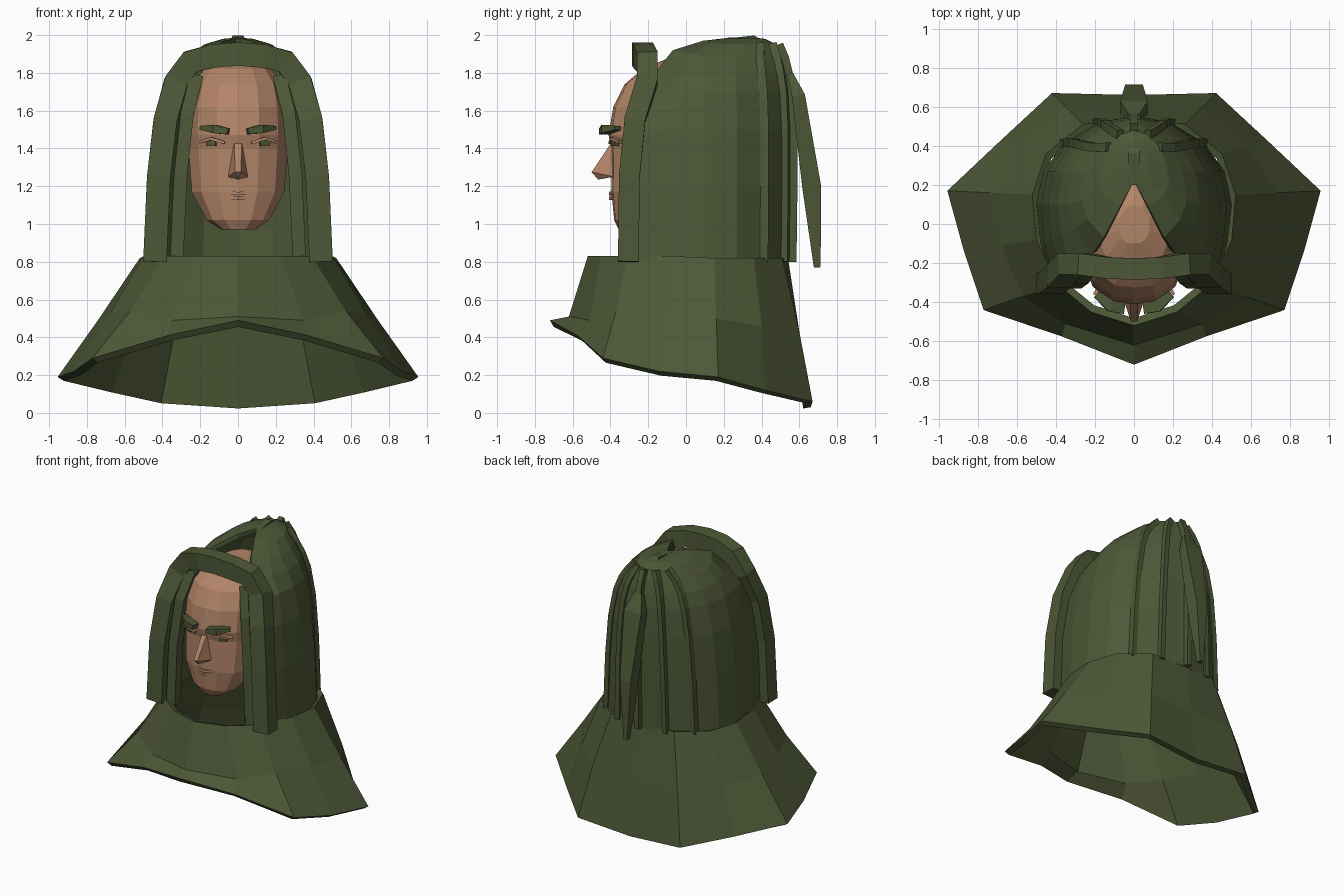
import bpy, bmesh, math
from mathutils import Vector

if "Cube" in bpy.data.objects:
    bpy.data.objects.remove(bpy.data.objects["Cube"])


def material(name, rgb):
    m = bpy.data.materials.new(name)
    m.diffuse_color = (*rgb, 1)
    m.use_nodes = True
    m.node_tree.nodes["Principled BSDF"].inputs["Base Color"].default_value = m.diffuse_color
    return m


GREEN = material("olive_cloth", (0.074, 0.096, 0.037))
SKIN = material("skin", (0.45, 0.235, 0.138))


def finish(name, bm, mat, thick=0):
    """Clean up, orient outward and link; thick adds an inner shell."""
    bmesh.ops.remove_doubles(bm, verts=bm.verts, dist=0.0005)
    bmesh.ops.recalc_face_normals(bm, faces=bm.faces)
    if thick:
        bm.normal_update()
        axis = Vector((0, 0.1, 0.9))
        if sum(f.normal.dot(f.calc_center_median() - axis) * f.calc_area() for f in bm.faces) < 0:
            bmesh.ops.reverse_faces(bm, faces=bm.faces)
    me = bpy.data.meshes.new(name)
    bm.to_mesh(me)
    bm.free()
    me.materials.append(mat)
    ob = bpy.data.objects.new(name, me)
    bpy.context.collection.objects.link(ob)
    if thick:
        mod = ob.modifiers.new("thickness", 'SOLIDIFY')
        mod.thickness = thick
        mod.offset = -1
    return ob


def loft(name, rings, mat, closed=True, cap_start=False, cap_end=False, thick=0):
    """Skin a list of equal-length point rings."""
    bm = bmesh.new()
    vs = [[bm.verts.new(p) for p in r] for r in rings]
    n = len(rings[0])
    for a, b in zip(vs, vs[1:]):
        for i in range(n if closed else n - 1):
            j = (i + 1) % n
            bm.faces.new((a[i], a[j], b[j], b[i]))
    if cap_start:
        bm.faces.new(vs[0])
    if cap_end:
        bm.faces.new(vs[-1])
    return finish(name, bm, mat, thick)


def sweep(name, path, sizes, mat, side=(0, 1, 0)):
    """Rectangular bar along a path; sizes = half extents along side and across it."""
    pts = [Vector(p) for p in path]
    rings = []
    for i, p in enumerate(pts):
        t = (pts[min(i + 1, len(pts) - 1)] - pts[max(i - 1, 0)]).normalized()
        s = Vector(side)
        s = (s - t * s.dot(t)).normalized()
        c = t.cross(s)
        a, b = sizes[i] if isinstance(sizes, list) else sizes
        rings.append([p + s * a + c * b, p - s * a + c * b, p - s * a - c * b, p + s * a - c * b])
    return loft(name, rings, mat, cap_start=True, cap_end=True)


def flip(p, s):
    return (p[0] * s, p[1], p[2])


def full_ring(half):
    """Half ring from front centre to back centre -> closed ring."""
    return half + [flip(p, -1) for p in half[-2:0:-1]]


# Cape: collar, mid fold and flared hem
collar = [(0, -.52, .83), (.22, -.45, .83), (.39, -.31, .83), (.5, -.08, .83),
          (.52, .15, .82), (.45, .36, .82), (.26, .51, .82), (0, .54, .82)]
fold = [(0, -.62, .51), (.35, -.51, .49), (.57, -.37, .54), (.68, -.11, .52),
        (.735, .16, .5), (.58, .4, .46), (.35, .6, .43), (0, .6, .43)]
hem = [(0, -.72, .49), (.37, -.575, .41), (.77, -.44, .29), (.87, -.14, .22),
       (.955, .17, .19), (.69, .42, .12), (.42, .67, .06), (0, .66, .03)]
loft("cape", [full_ring(collar), full_ring(fold), full_ring(hem)], GREEN, thick=0.04)

# Hood: z, half width, front x, front y, front z, widest y, back y
LEVELS = [(.8, .50, .42, -.30, .8, .1, .55), (1.2, .475, .41, -.30, 1.2, .1, .555),
          (1.5, .44, .38, -.27, 1.5, .1, .555), (1.7, .39, .33, -.20, 1.7, .1, .545),
          (1.8, .34, .21, -.15, 1.82, .1, .53), (1.88, .27, .155, -.07, 1.92, .12, .51),
          (1.95, .18, .07, .09, 1.97, .2, .48), (1.98, .08, 0, .22, 1.985, .3, .42)]
BACK = [0, 22, 44, 67, 90]


def hood_half(level):
    z, w, xf, yf, zf, yc, yb = level
    pts = [(xf, yf, zf), (xf + .72 * (w - xf), (yf + yc) / 2, (z + zf) / 2)]
    for deg in BACK:
        a = math.radians(deg)
        pts.append((w * math.cos(a), yc + (yb - yc) * math.sin(a), z))
    return pts


rings = []
for lv in LEVELS:
    h = hood_half(lv)
    rings.append(h + [flip(p, -1) for p in h[-2::-1]])
rings.append([(0, .22 + .14 * min(i, 1) * (i < len(rings[0]) - 1), 1.987) for i in range(len(rings[0]))])
loft("hood", rings, GREEN, closed=False, thick=0.03)

# Front band arching over the face
band = [(.44, -.305, .8), (.42, -.3, 1.25), (.385, -.27, 1.55), (.33, -.205, 1.75),
        (.25, -.205, 1.86), (.13, -.225, 1.89), (0, -.23, 1.9)]
sweep("front_band", band + [flip(p, -1) for p in band[-2::-1]], (.055, .062), GREEN)

for s in (1, -1):
    # Inner lining strips beside the face
    sweep("inner_strip", [flip(p, s) for p in
          [(.325, -.295, .8), (.305, -.295, 1.25), (.27, -.27, 1.58), (.22, -.21, 1.78)]],
          (.035, .035), GREEN)
    # Ribs down the back, following the hood surface
    for k, name in ((4, "outer_rib"), (5, "inner_rib")):
        path = [flip(hood_half(lv)[k], s) for lv in LEVELS[:7]]
        sweep(name, path, (.022, .018), GREEN)
sweep("centre_rib", [Vector(hood_half(lv)[6]) + Vector((0, .01, 0)) for lv in LEVELS[:7]],
      (.025, .02), GREEN)

# Hanging tail at the back
sweep("hood_tail", [(0, .55, 1.8), (0, .595, 1.68), (0, .665, 1.2), (0, .695, .77)],
      [(.015, .03), (.035, .07), (.05, .045), (.018, .015)], GREEN)

# Crest at the tip of the opening
sweep("crest", [(0, .2, 1.965), (0, .36, 1.98), (0, .4, 1.965)],
      [(.015, .03), (.018, .028), (.01, .04)], GREEN, side=(0, 0, 1))

# Head: z, half width, front y, back y
HEAD = [(.97, .09, -.355, -.15), (1.02, .165, -.38, -.05), (1.17, .245, -.395, .1),
        (1.4, .262, -.395, .25), (1.47, .265, -.41, .28), (1.62, .262, -.385, .3),
        (1.74, .235, -.325, .28), (1.82, .18, -.23, .22), (1.875, .08, -.1, .1)]
head_rings = []
for z, w, f, b in HEAD:
    d = b - f
    half = [(x * w, f + y * d, z) for x, y in
            ((0, 0), (.42, .02), (.8, .13), (1, .34), (.93, .65), (.5, .92), (0, 1))]
    head_rings.append(full_ring(half))
loft("head", head_rings, SKIN, cap_start=True, cap_end=True)

# Nose wedge
bm = bmesh.new()
nose = [(-.02, -.39, 1.44), (.02, -.39, 1.44), (-.055, -.38, 1.25), (.055, -.38, 1.25),
        (-.015, -.50, 1.275), (.015, -.50, 1.275), (0, -.465, 1.235)]
for p in nose:
    bm.verts.new(p)
bmesh.ops.convex_hull(bm, input=bm.verts)
finish("nose", bm, SKIN)

# Lips
for z, w in ((1.165, .055), (1.14, .04)):
    sweep("lip", [(-w, -.385, z), (0, -.4, z - .004), (w, -.385, z)], (.008, .009), SKIN)

for s in (1, -1):
    # Brows, lids, eyes and temples
    sweep("eyebrow", [flip(p, s) for p in
          [(.05, -.43, 1.49), (.12, -.42, 1.502), (.19, -.36, 1.508)]],
          [(.03, .016), (.03, .022), (.02, .01)], GREEN)
    sweep("eyelid", [flip(p, s) for p in
          [(.07, -.395, 1.43), (.14, -.385, 1.452), (.2, -.345, 1.435)]], (.015, .008), SKIN)
    sweep("eye", [flip(p, s) for p in [(.115, -.384, 1.43), (.165, -.365, 1.43)]],
          (.012, .017), GREEN)
    sweep("temple", [flip(p, s) for p in [(.255, -.2, 1.62), (.265, -.2, 1.68)]],
          (.05, .02), SKIN)
